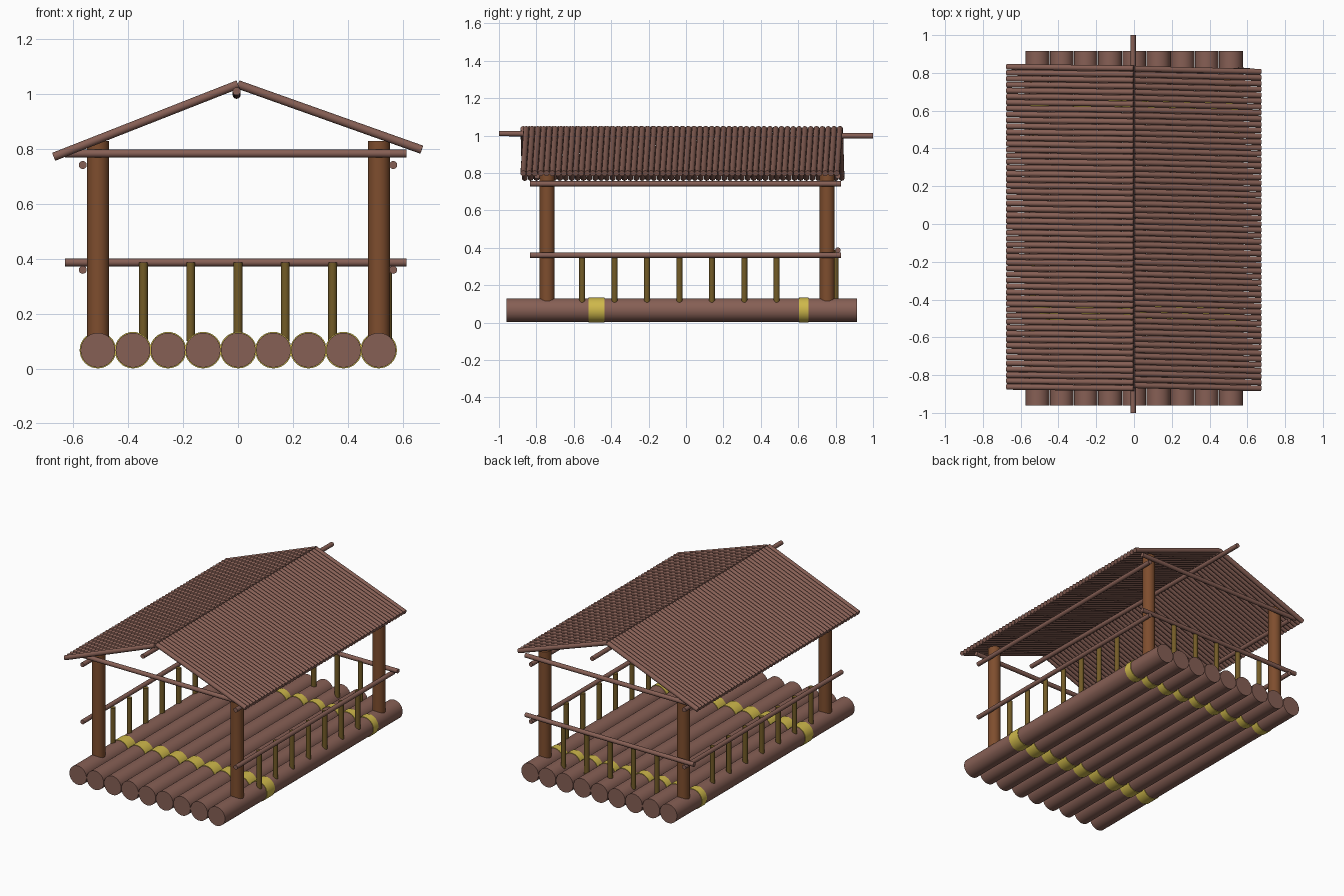
import bpy, bmesh, math
from mathutils import Vector, Matrix

if "Cube" in bpy.data.objects:
    bpy.data.objects.remove(bpy.data.objects["Cube"])


def material(name, rgb):
    m = bpy.data.materials.new(name)
    m.diffuse_color = (*rgb, 1)
    m.use_nodes = True
    m.node_tree.nodes["Principled BSDF"].inputs["Base Color"].default_value = m.diffuse_color
    return m


BARK = material("bark", (0.24, 0.115, 0.09))
POST = material("post_wood", (0.21, 0.075, 0.027))
BAMBOO = material("bamboo", (0.17, 0.105, 0.02))
ROPE = material("rope", (0.62, 0.48, 0.07))


def rods(name, segments, radius, mat, sides=24, caps=True):
    """One object made of cylinders running between pairs of points."""
    bm = bmesh.new()
    for a, b in segments:
        a, b = Vector(a), Vector(b)
        turn = (b - a).to_track_quat('Z', 'Y').to_matrix().to_4x4()
        bmesh.ops.create_cone(bm, cap_ends=caps, segments=sides,
                              radius1=radius, radius2=radius, depth=(b - a).length,
                              matrix=Matrix.Translation((a + b) / 2) @ turn)
    mesh = bpy.data.meshes.new(name)
    bm.to_mesh(mesh)
    bm.free()
    mesh.materials.append(mat)
    ob = bpy.data.objects.new(name, mesh)
    bpy.context.collection.objects.link(ob)
    bpy.context.view_layer.objects.active = ob
    ob.select_set(True)
    bpy.ops.object.shade_smooth_by_angle(angle=math.radians(40))
    ob.select_set(False)
    return ob


# Floor logs and the rope bands around each one
LOG_Z = 0.067
log_x = [0.001 + 0.128 * (i - 4) for i in range(9)]
for i, x in enumerate(log_x):
    rods(f"floor_log_{i + 1}", [((x, -0.96, LOG_Z), (x, 0.915, LOG_Z))], 0.063, BARK, 32)
for name, y0, y1 in (("front_rope", -0.52, -0.437), ("back_rope", 0.603, 0.655)):
    rods(name, [((x, y0, LOG_Z), (x, y1, LOG_Z)) for x in log_x], 0.0665, ROPE, 32)

# Corner posts
for side, x in (("left", -0.51), ("right", 0.514)):
    for end, y in (("front", -0.742), ("back", 0.755)):
        rods(f"{end}_{side}_post", [((x, y, 0.11), (x, y, 0.83))], 0.04, POST, 32)

# Side rails, eave beams and side balusters
for side, s, bx in (("left", -1, -0.535), ("right", 1, 0.545)):
    x = s * 0.566
    rods(f"{side}_rail", [((x, -0.835, 0.36), (x, 0.83, 0.36))], 0.0145, BARK)
    rods(f"{side}_eave_beam", [((x, -0.835, 0.742), (x, 0.83, 0.742))], 0.0145, BARK)
    ys = [-0.555 + 0.1733 * i for i in range(7)]
    rods(f"{side}_balusters", [((bx, y, 0.105), (bx, y, 0.36)) for y in ys], 0.016, BAMBOO)

# Cross beams at both ends; rail and balusters at the back only
for name, y, z in (("front_cross_beam", -0.797, 0.784), ("back_cross_beam", 0.812, 0.784),
                   ("back_rail", 0.812, 0.387)):
    rods(name, [((-0.63, y, z), (0.615, y, z))], 0.0145, BARK)
rods("back_balusters", [((0.1725 * i, 0.8, 0.1), (0.1725 * i, 0.8, 0.387))
                        for i in range(-2, 3)], 0.016, BAMBOO)

# Ridge pole
rods("ridge_pole", [((-0.005, -1, 1.011), (-0.005, 1, 0.998))], 0.0145, BARK)

# Roof slopes made of closely laid poles, slightly skewed
COUNT = 55
for side, x, z, y0, y1, skew in (("left", -0.672, 0.772, -0.866, 0.828, 0.004),
                                 ("right", 0.67, 0.798, -0.862, 0.814, -0.008)):
    ys = [y0 + (y1 - y0) * i / (COUNT - 1) for i in range(COUNT)]
    rods(f"{side}_roof_poles", [((0, y - skew, 1.036), (x, y + skew, z)) for y in ys],
         0.0155, BARK, 14)
